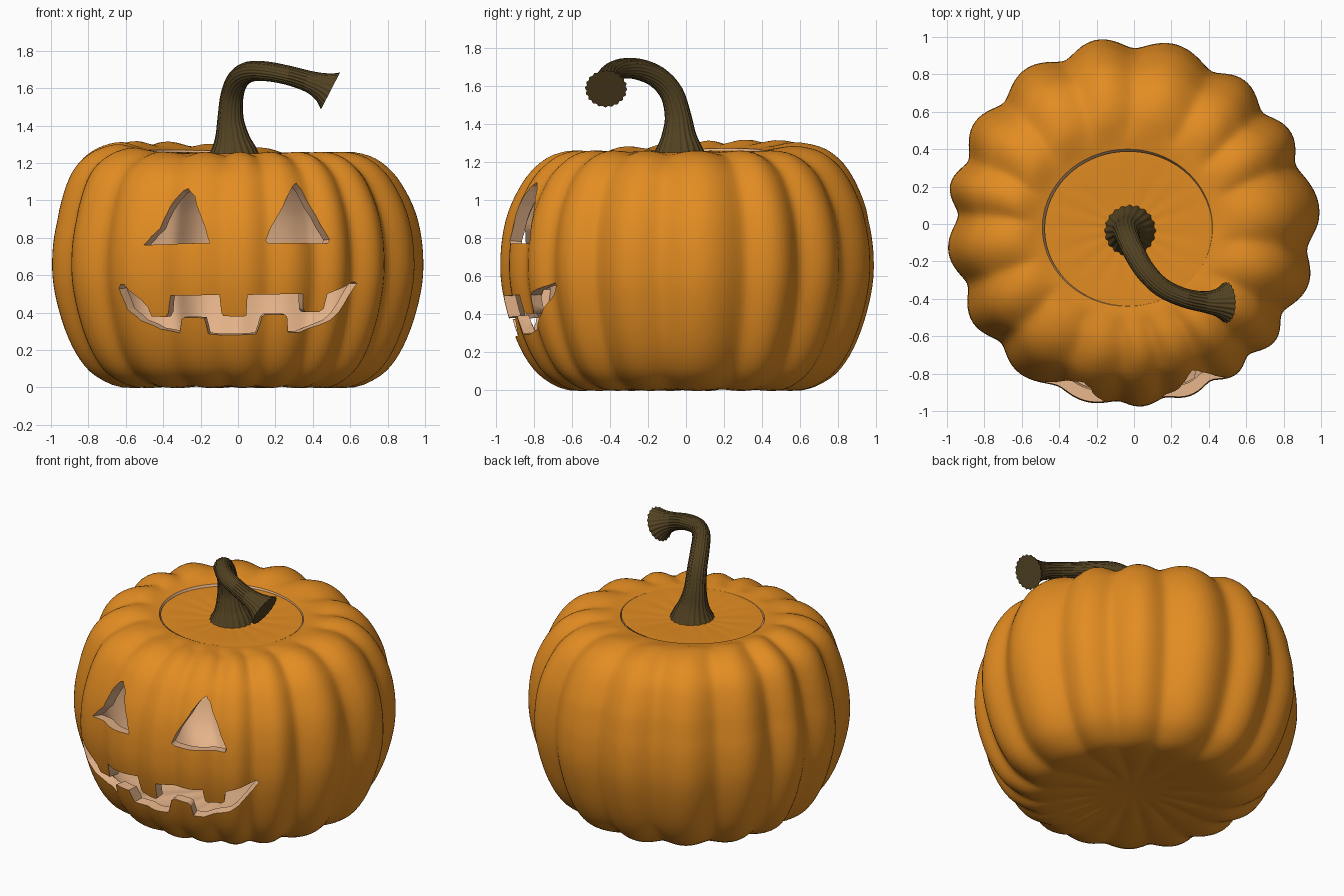
import bpy, math
from mathutils import Vector

if "Cube" in bpy.data.objects:
    bpy.data.objects.remove(bpy.data.objects["Cube"])

def material(name, col):
    m = bpy.data.materials.new(name)
    m.diffuse_color = (*col, 1)
    m.use_nodes = True
    m.node_tree.nodes["Principled BSDF"].inputs["Base Color"].default_value = m.diffuse_color
    return m

ORANGE = material("orange_skin", (0.77, 0.265, 0.016))
FLESH = material("pale_flesh", (0.78, 0.45, 0.25))
BROWN = material("stem_brown", (0.085, 0.055, 0.016))

def make(name, verts, faces, mats, idx=None):
    me = bpy.data.meshes.new(name)
    me.from_pydata(verts, [], faces)
    for m in mats:
        me.materials.append(m)
    if idx:
        me.polygons.foreach_set("material_index", idx)
    me.update()
    ob = bpy.data.objects.new(name, me)
    bpy.context.collection.objects.link(ob)
    return ob

def smooth(ob, deg=50):
    bpy.ops.object.select_all(action='DESELECT')
    ob.select_set(True)
    bpy.context.view_layer.objects.active = ob
    bpy.ops.object.shade_smooth_by_angle(angle=math.radians(deg))

def spline(pts, n):
    """Catmull-Rom through tuples of any size"""
    P = [Vector(p) for p in pts]
    P = [2 * P[0] - P[1]] + P + [2 * P[-1] - P[-2]]
    out = []
    for i in range(1, len(P) - 2):
        a, b, c, d = P[i - 1:i + 3]
        for k in range(n):
            t = k / n
            out.append(0.5 * (2 * b + (c - a) * t + (2 * a - 5 * b + 4 * c - d) * t * t
                              + (3 * b - a - 3 * c + d) * t ** 3))
    return out + [P[-2]]

def skin(rings, first, last):
    """closed surface through rings, with a pole point at each end; also the row of each face"""
    n = len(rings[0])
    verts = [first] + [p for r in rings for p in r] + [last]
    faces, rows = [], []
    at = lambda i, j: 1 + i * n + j % n
    for j in range(n):
        faces.append((0, at(0, j + 1), at(0, j))); rows.append(0)
    for i in range(len(rings) - 1):
        for j in range(n):
            faces.append((at(i, j), at(i, j + 1), at(i + 1, j + 1), at(i + 1, j)))
            rows.append(i + 1)
    for j in range(n):
        faces.append((at(len(rings) - 1, j), at(len(rings) - 1, j + 1), len(verts) - 1))
        rows.append(len(rings))
    return verts, faces, rows

# Rib pattern: uneven groove angles, 0 in a groove and 1 on top of a lobe
GROOVES = sorted(a % 360 for a in (90, 63, 41, 20, -8, -31, -49, -64, -80, -95,
                                   -115, -138, -160, 177, 159, 137, 113))
def lobe(th):
    a = math.degrees(th) % 360
    g = [GROOVES[-1] - 360] + GROOVES + [GROOVES[0] + 360]
    for lo, hi in zip(g, g[1:]):
        if lo <= a < hi:
            return math.sqrt((math.sin(math.pi * (a - lo) / (hi - lo)) ** 2 + 0.1) / 1.1)
    return 1

def step(a, b, x):
    t = min(1, max(0, (x - a) / (b - a)))
    return t * t * (3 - 2 * t)

# Pumpkin body: outer skin and inner flesh wall
N = 240
PROFILE = [(0.1, .028), (0.25, .018), (0.42, .005), (0.625, 0), (0.765, .06), (0.848, .145), (0.913, .265),
           (0.963, .41), (0.993, .55), (1.0, .67), (0.99, .8), (0.96, .93), (0.905, 1.05),
           (0.835, 1.15), (0.745, 1.222), (0.64, 1.257), (0.54, 1.255), (0.455, 1.247)]
prof = spline(PROFILE, 3)

def ring(r, z, inner):
    pts = []
    top = z > 0.9
    w = (1 - step(0.455, 0.75, r)) if top else 0
    depth = 0.085 * step(0.47, 0.75, r) if top else 0.085 * step(0.1, 0.7, r)
    for j in range(N):
        th = 2 * math.pi * j / N
        c, s = math.cos(th), math.sin(th)
        f = 1 - lobe(th)
        rr = r * (1 - depth * f * (1 - 0.5 * step(0.6, 1, -s)))
        # slightly narrower on the right diagonals, fuller on the left ones
        skew = abs(2 * c * s) * (-0.012 if c < 0 else 0.032 if s > 0 else 0.02)
        rr *= 1 - (skew + 0.022 * step(0.7, 1, -s)) * step(0.5, 0.8, r)
        zz = z
        if top:
            back = max(0, -0.8 * c + 0.6 * s)
            zz += 0.058 * back * step(0.6, 1.25, z) * (0.4 + 0.6 * step(0.45, 0.62, r))
            zz -= 0.03 * f * step(0.48, 0.62, r) * step(1.1, 1.25, z)
            rr *= 1 + 0.04 * max(0, -c) * step(0.9, 1.2, z) * step(0.5, 0.75, r)
        else:
            zz += 0.012 * f * step(0.1, 0.4, r) * (1 - step(0, 0.3, z))
        if inner:
            rr, zz = rr * 0.935, 0.055 + zz * 0.905
        pts.append((rr * c - 0.035 * w, rr * s * (1 - 0.077 * w) - 0.02 * w, zz))
    return pts

rings = [ring(r, z, False) for r, z in prof] + [ring(r, z, True) for r, z in reversed(prof)]
v, f, rows = skin(rings, (0, 0, 0.03), (0, 0, 0.085))
body = make("pumpkin_body", v, f, [ORANGE, FLESH], [int(r >= len(prof)) for r in rows])

# Face cutters, drawn in the front view and tapering towards the middle
LEFT_EYE = [(-.485, .76), (-.15, .772), (-.17, .85), (-.225, 1.02), (-.26, 1.06), (-.29, 1.045),
            (-.36, .96), (-.41, .85), (-.465, .785)]
RIGHT_EYE = [(.15, .785), (.165, .77), (.475, .77), (.483, .79), (.42, .92), (.345, 1.06),
             (.315, 1.095), (.29, 1.07), (.24, .97)]
MOUTH = [(-.61, .53), (-.57, .42), (-.51, .36), (-.42, .31), (-.315, .29), (-.3, .365), (-.285, .375),
         (-.18, .372), (-.16, .285), (-.1, .277), (.1, .285), (.13, .375), (.15, .388), (.25, .39),
         (.265, .375), (.27, .295), (.33, .29), (.49, .355), (.56, .43), (.65, .555), (.64, .565),
         (.48, .5), (.465, .42), (.445, .4), (.37, .4), (.355, .42), (.35, .5), (.05, .495),
         (.045, .385), (.03, .378), (-.08, .38), (-.09, .395), (-.1, .495), (-.36, .49),
         (-.375, .40), (-.39, .375), (-.46, .38), (-.475, .43), (-.5, .465), (-.58, .55), (-.6, .55)]

for name, outline in (("left_eye", LEFT_EYE), ("right_eye", RIGHT_EYE), ("mouth", MOUTH)):
    n = len(outline)
    v = [(x * s, -s * math.sqrt((0.955 - 0.45 * (z - 0.62) ** 2) ** 2 - x * x),
          0.62 + (z - 0.62) * (0.7 + 0.3 * s))
         for s in (1.2, 0.7) for x, z in outline]
    f = [tuple(range(n)), tuple(reversed(range(n, 2 * n)))]
    f += [((i + 1) % n, i, n + i, n + (i + 1) % n) for i in range(n)]
    cutter = make(name + "_cutter", v, f, [ORANGE, FLESH], [1] * len(f))
    cutter.hide_render = True
    mod = body.modifiers.new(name, 'BOOLEAN')
    mod.operation, mod.solver, mod.object = 'DIFFERENCE', 'EXACT', cutter
    bpy.context.view_layer.objects.active = body
    bpy.ops.object.modifier_apply(modifier=name)
    bpy.data.objects.remove(cutter)
smooth(body)

# Lid: plug with orange top and flesh sides
def lid_ring(r, z, wave):
    out = []
    for j in range(96):
        th = 2 * math.pi * j / 96
        c, s = math.cos(th), math.sin(th)
        out.append((r * c - 0.03, 0.923 * r * s - 0.025,
                    z - wave * (1 - lobe(th)) + 0.012 * r / 0.45 * max(0, -0.8 * c + 0.6 * s)))
    return out

lid = [(0.3, 1.18, 0), (0.4, 1.18, 0), (0.448, 1.247, 0), (0.42, 1.248, .001), (0.33, 1.246, .003),
       (0.22, 1.243, .003), (0.12, 1.24, .002)]
v, f, rows = skin([lid_ring(*p) for p in lid], (-0.03, -0.025, 1.18), (-0.03, -0.025, 1.24))
smooth(make("lid", v, f, [ORANGE, FLESH], [int(r < 3) for r in rows]))

# Stem: ridged tube bending forward and right, flared at both ends (x, y, z, radius)
PATH = [(-.023, -.035, 1.225, .146), (-.025, -.035, 1.27, .124), (-.032, -.037, 1.34, .092),
        (-.04, -.042, 1.44, .07), (-.032, -.075, 1.56, .062), (0, -.15, 1.645, .059),
        (.06, -.25, 1.687, .056), (.15, -.34, 1.69, .053), (.27, -.395, 1.668, .052),
        (.38, -.417, 1.635, .058), (.45, -.42, 1.607, .079), (.494, -.42, 1.585, .111)]
pts = spline(PATH, 4)
M, RIDGES = 120, 20
rings, side = [], Vector((1, 0, 0))
for i, p in enumerate(pts):
    a, b = pts[max(0, i - 1)], pts[min(len(pts) - 1, i + 1)]
    t = Vector(b[:3]) - Vector(a[:3])
    t.normalize()
    side = (side - t * side.dot(t)).normalized()
    up = t.cross(side)
    loop = []
    for j in range(M):
        th = 2 * math.pi * j / M
        r = p[3] * (0.965 + 0.035 * math.cos(RIDGES * th + 0.03 * i))
        loop.append(Vector(p[:3]) + side * (r * math.cos(th)) + up * (r * math.sin(th)))
    rings.append(loop)
v, f, rows = skin(rings, Vector(pts[0][:3]), Vector(pts[-1][:3]))
smooth(make("stem", v, f, [BROWN]), 40)
